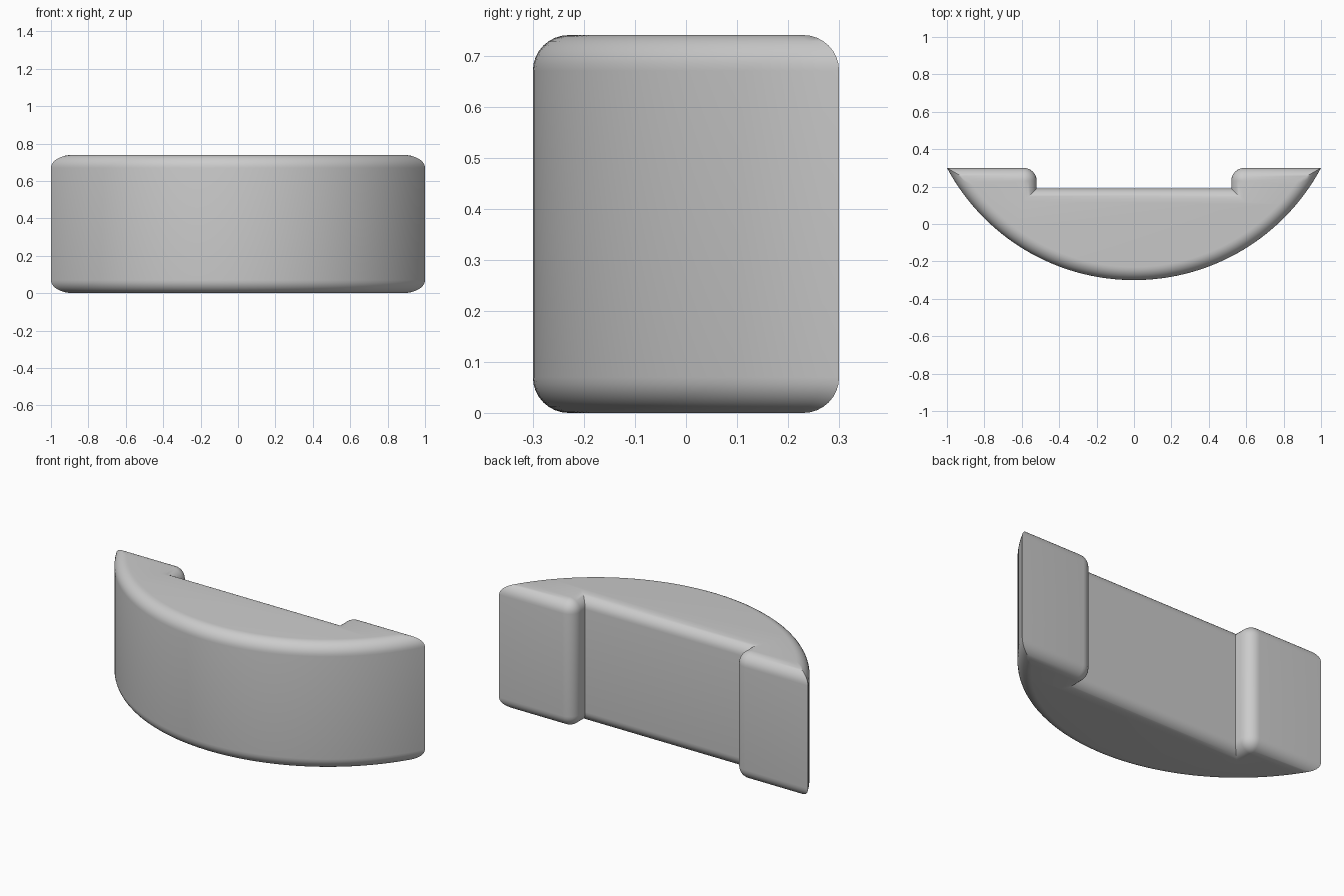
import bpy
import bmesh
from math import sin, cos, pi, sqrt, atan2

cube = bpy.data.objects.get("Cube")
if cube:
    bpy.data.objects.remove(cube)

HEIGHT, BACK, NOTCH_Y, NOTCH_X = 0.74, 0.30, 0.19, 0.52
FILLET = 0.07
RADIUS, CENTRE_Y = 1.1333, 0.8333      # bowed front: chord 2.0, depth 0.6
ARC_STEPS, CORNER_STEPS, FILLET_STEPS = 64, 8, 8


def outline(inset):
    """Counter-clockwise plan outline, moved inward by the given distance."""
    radius, back = RADIUS - inset, BACK - inset
    tip_x = sqrt(radius ** 2 - (back - CENTRE_Y) ** 2)
    half = atan2(tip_x, CENTRE_Y - back)
    points = []
    # bowed front, from the right tip to the left tip
    for i in range(ARC_STEPS + 1):
        a = -half + 2 * half * i / ARC_STEPS
        points.append((radius * sin(a), CENTRE_Y - radius * cos(a)))
    # rounded notch lip, then the sharp inner corner
    side = []
    for i in range(CORNER_STEPS + 1):
        a = pi / 2 + pi / 2 * i / CORNER_STEPS
        side.append((NOTCH_X + FILLET + (FILLET - inset) * cos(a),
                     BACK - FILLET + (FILLET - inset) * sin(a)))
    side.append((NOTCH_X + inset, NOTCH_Y - inset))
    return points + side + [(-x, y) for x, y in reversed(side)]


# inset and height of each layer: lower fillet, then upper fillet
layers = []
for i in range(FILLET_STEPS + 1):
    a = pi / 2 * i / FILLET_STEPS
    layers.append((FILLET * (1 - sin(a)), FILLET * (1 - cos(a))))
layers += [(d, HEIGHT - z) for d, z in reversed(layers)]

# stack the outlines and skin them
bm = bmesh.new()
rings = [[bm.verts.new((x, y, z)) for x, y in outline(d)] for d, z in layers]
for low, high in zip(rings, rings[1:]):
    for i in range(len(low)):
        j = (i + 1) % len(low)
        bm.faces.new((low[i], low[j], high[j], high[i]))
bm.faces.new(list(reversed(rings[0])))
bm.faces.new(rings[-1])
bmesh.ops.remove_doubles(bm, verts=bm.verts[:], dist=0.0002)
bmesh.ops.recalc_face_normals(bm, faces=bm.faces[:])

mesh = bpy.data.meshes.new("curved_block")
bm.to_mesh(mesh)
bm.free()
block = bpy.data.objects.new("curved_block", mesh)
bpy.context.collection.objects.link(block)

# plain grey
grey = bpy.data.materials.new("light_grey")
grey.use_nodes = True
colour = (0.6, 0.6, 0.6, 1)
grey.diffuse_color = colour
grey.node_tree.nodes["Principled BSDF"].inputs["Base Color"].default_value = colour
mesh.materials.append(grey)

# smooth fillets, sharp creases
bpy.ops.object.select_all(action='DESELECT')
block.select_set(True)
bpy.context.view_layer.objects.active = block
bpy.ops.object.shade_smooth_by_angle(angle=pi / 6)
